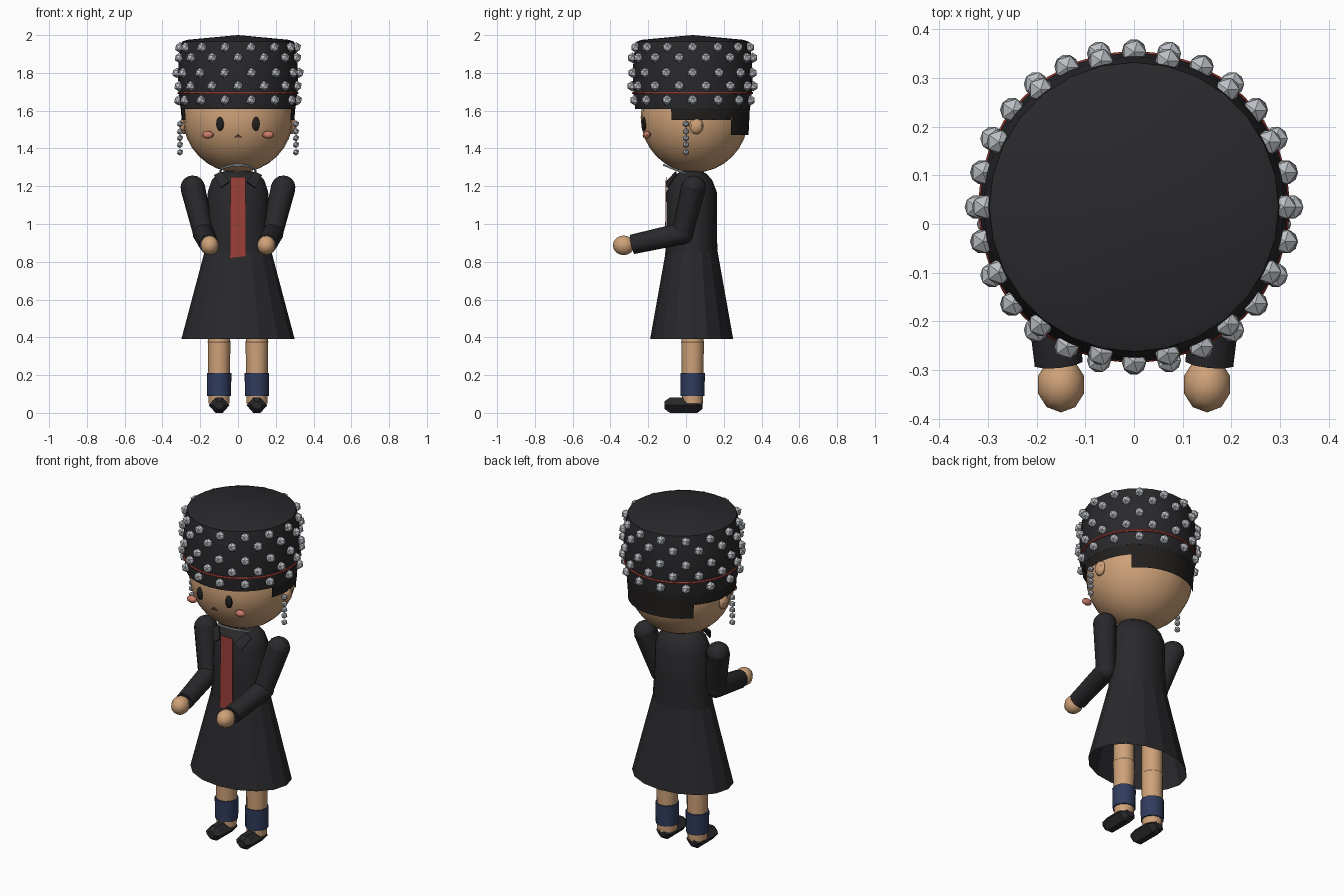
import bpy, bmesh, math
from mathutils import Vector, Matrix

if "Cube" in bpy.data.objects:
    bpy.data.objects.remove(bpy.data.objects["Cube"])

CY = 0.035  # y of the head and hat axis


def mat(name, r, g, b):
    m = bpy.data.materials.new(name)
    m.diffuse_color = (r, g, b, 1)
    m.use_nodes = True
    m.node_tree.nodes["Principled BSDF"].inputs["Base Color"].default_value = m.diffuse_color
    return m


SKIN = mat("skin", 0.62, 0.36, 0.19)
BLACK = mat("black_cloth", 0.022, 0.022, 0.025)
HAIR = mat("dark_hair", 0.016, 0.014, 0.013)
RED = mat("red_cloth", 0.33, 0.05, 0.04)
SILVER = mat("silver", 0.5, 0.52, 0.55)
NAVY = mat("navy", 0.03, 0.045, 0.11)
BLUSH = mat("blush", 0.6, 0.2, 0.14)
BROWN = mat("brown", 0.15, 0.06, 0.04)


def finish(name, bm, m, smooth=None):
    bmesh.ops.recalc_face_normals(bm, faces=bm.faces)
    me = bpy.data.meshes.new(name)
    bm.to_mesh(me)
    bm.free()
    ob = bpy.data.objects.new(name, me)
    bpy.context.collection.objects.link(ob)
    me.materials.append(m)
    if smooth:
        bpy.ops.object.select_all(action='DESELECT')
        ob.select_set(True)
        bpy.context.view_layer.objects.active = ob
        bpy.ops.object.shade_smooth_by_angle(angle=math.radians(smooth))
    return ob


def loft(name, rings, m, n=16, smooth=None, caps=(True, True)):
    """rings: (z, half width, y centre, half depth)"""
    bm = bmesh.new()
    loops = [[bm.verts.new((rx * math.sin(2 * math.pi * i / n), cy - ry * math.cos(2 * math.pi * i / n), z))
              for i in range(n)] for z, rx, cy, ry in rings]
    for a, b in zip(loops, loops[1:]):
        for i in range(n):
            j = (i + 1) % n
            bm.faces.new((a[i], a[j], b[j], b[i]))
    for flag, ring in zip(caps, (loops[0], loops[-1])):
        if flag:
            bm.faces.new(ring)
    return finish(name, bm, m, smooth)


def ball(name, c, r, m, seg=16, rings=10, smooth=40):
    bm = bmesh.new()
    bmesh.ops.create_uvsphere(bm, u_segments=seg, v_segments=rings, radius=1,
                              matrix=Matrix.Translation(c) @ Matrix.Diagonal((*r, 1)))
    return finish(name, bm, m, smooth)


def beads(name, points, r):
    bm = bmesh.new()
    for p in points:
        bmesh.ops.create_icosphere(bm, subdivisions=1, radius=r, matrix=Matrix.Translation(p))
    return finish(name, bm, SILVER)


def limb(name, a, b, ra, rb, m, n=10):
    a, b = Vector(a), Vector(b)
    d = b - a
    bm = bmesh.new()
    rot = d.to_track_quat('Z', 'Y').to_matrix().to_4x4()
    bmesh.ops.create_cone(bm, cap_ends=True, segments=n, radius1=ra, radius2=rb, depth=d.length,
                          matrix=Matrix.Translation((a + b) / 2) @ rot)
    return finish(name, bm, m, 40)


def ring(name, c, R, r, m, tilt=0.0):
    bpy.ops.mesh.primitive_torus_add(major_segments=32, minor_segments=6, major_radius=R,
                                     minor_radius=r, location=c, rotation=(tilt, 0, 0))
    ob = bpy.context.object
    ob.name = name
    ob.data.materials.append(m)
    bpy.ops.object.shade_smooth_by_angle()


def polys(name, faces, m, thick=0.0):
    bm = bmesh.new()
    for f in faces:
        bm.faces.new([bm.verts.new(p) for p in f])
    ob = finish(name, bm, m)
    if thick:
        ob.modifiers.new("thickness", 'SOLIDIFY').thickness = thick
    return ob


def hair_band(name, phi0, phi1, ztop, zbot, r0, r1, n=10):
    faces = []
    for i in range(n):
        q = [math.radians(phi0 + (phi1 - phi0) * k / n) for k in (i, i + 1)]
        top = [(r0 * math.sin(t), CY + r0 * math.cos(t), ztop) for t in q]
        bot = [(r1 * math.sin(t), CY + r1 * math.cos(t), zbot) for t in q]
        faces.append((top[0], top[1], bot[1], bot[0]))
    polys(name, faces, HAIR)


# Hat: slightly bulging drum with a shallow pointed crown
loft("hat", [(z, r, CY, r) for z, r in
             ((1.61, 0.304), (1.70, 0.314), (1.80, 0.318), (1.90, 0.31), (1.965, 0.297), (1.975, 0.27), (2.0, 0.004))],
     BLACK, 28, 35)
ring("hat_band", (0, CY, 1.693), 0.314, 0.007, RED)
pts = []
for k, (z, r) in enumerate(((1.655, 0.313), (1.73, 0.32), (1.80, 0.323), (1.88, 0.318), (1.935, 0.308))):
    for i in range(14):
        t = 2 * math.pi * (i + 0.5 * ((k + 1) % 2)) / 14
        pts.append((r * math.sin(t), CY + r * math.cos(t), z))
beads("hat_beads", pts, 0.028)

# Head and face
ball("head", (0, 0.045, 1.565), (0.292, 0.285, 0.293), SKIN, 24, 16)
hair_band("back_hair", -47, 47, 1.63, 1.47, 0.304, 0.296, 14)
for s, side in ((-1, "left"), (1, "right")):
    hair_band(side + "_hair", s * 47, s * 112, 1.63, 1.55, 0.304, 0.299)
    ball(side + "_ear", (s * 0.285, 0.055, 1.52), (0.025, 0.037, 0.045), SKIN, 8, 6)
    ball(side + "_eye", (s * 0.095, -0.222, 1.53), (0.022, 0.014, 0.038), HAIR, 10, 6)
    ball(side + "_cheek", (s * 0.16, -0.207, 1.472), (0.032, 0.02, 0.02), BLUSH, 8, 6)
    beads(side + "_earring", [(s * 0.307, 0.0, z) for z in (1.53, 1.49, 1.455, 1.42, 1.38)], 0.018)
polys("mouth", [((-0.018, -0.226, 1.458), (0.018, -0.226, 1.458), (0, -0.23, 1.472))], BROWN, 0.012)

# Neck, necklace, torso and front panel
limb("neck", (0, 0.035, 1.22), (0, 0.035, 1.32), 0.06, 0.06, SKIN)
ring("necklace", (0, -0.03, 1.277), 0.093, 0.006, SILVER, math.radians(-22))
loft("torso", [(0.83, 0.178, 0.03, 0.137), (1.0, 0.165, 0.03, 0.133), (1.17, 0.16, 0.03, 0.133),
               (1.23, 0.14, 0.03, 0.11), (1.265, 0.11, 0.03, 0.08), (1.28, 0.07, 0.03, 0.05)], BLACK, 16, 40)
polys("front_panel", [((-0.043, -0.112, 0.82), (0.043, -0.112, 0.83), (0.04, -0.107, 1.25), (-0.04, -0.107, 1.25))],
      RED, 0.004)
for s, side in ((-1, "left"), (1, "right")):
    polys(side + "_collar", [((s * 0.045, -0.1, 1.22), (s * 0.09, -0.095, 1.19),
                              (s * 0.125, -0.05, 1.255), (s * 0.085, -0.05, 1.275))], BLACK, 0.008)

# Skirt: open flared cone, faceted
skirt = loft("skirt", [(0.39, 0.30, 0.03, 0.22), (0.85, 0.178, 0.03, 0.138)], BLACK, 16, caps=(False, False))

for s, side in ((-1, "left"), (1, "right")):
    # Arms bent forward at the elbow
    sh, el, wr = (s * 0.24, 0.04, 1.195), (s * 0.182, -0.02, 0.95), (s * 0.155, -0.285, 0.892)
    limb(side + "_upper_arm", sh, el, 0.066, 0.056, BLACK)
    limb(side + "_forearm", el, wr, 0.058, 0.052, BLACK)
    ball(side + "_shoulder", sh, (0.064, 0.066, 0.062), BLACK, 12, 8)
    ball(side + "_elbow", el, (0.058, 0.058, 0.058), BLACK, 12, 8)
    ball(side + "_hand", (s * 0.15, -0.33, 0.887), (0.05, 0.057, 0.052), SKIN, 10, 8)
    # Legs, knees, socks and faceted shoes
    limb(side + "_shin", (s * 0.1, CY, 0.05), (s * 0.1, CY, 0.38), 0.055, 0.06, SKIN, 12)
    limb(side + "_thigh", (s * 0.1, CY, 0.38), (s * 0.1, CY, 0.62), 0.058, 0.058, SKIN, 12)
    ball(side + "_knee", (s * 0.1, CY, 0.375), (0.061, 0.061, 0.04), SKIN, 12, 6)
    limb(side + "_sock", (s * 0.1, CY, 0.09), (s * 0.1, CY, 0.212), 0.063, 0.065, NAVY, 12)
    bm = bmesh.new()
    loops = []
    for y, kx, kz in ((-0.113, 0.5, 0.5), (-0.085, 0.9, 1), (0.06, 0.95, 1), (0.087, 0.5, 0.5)):
        prof = ((-0.058, 0), (-0.02, -0.041), (0.02, -0.041), (0.058, 0), (0.02, 0.041), (-0.02, 0.041))
        loops.append([bm.verts.new((s * 0.1 + x * kx, y, 0.041 + z * kz)) for x, z in prof])
    for a, b in zip(loops, loops[1:]):
        for i in range(6):
            bm.faces.new((a[i], a[(i + 1) % 6], b[(i + 1) % 6], b[i]))
    bm.faces.new(loops[0])
    bm.faces.new(loops[-1])
    finish(side + "_shoe", bm, BLACK)
